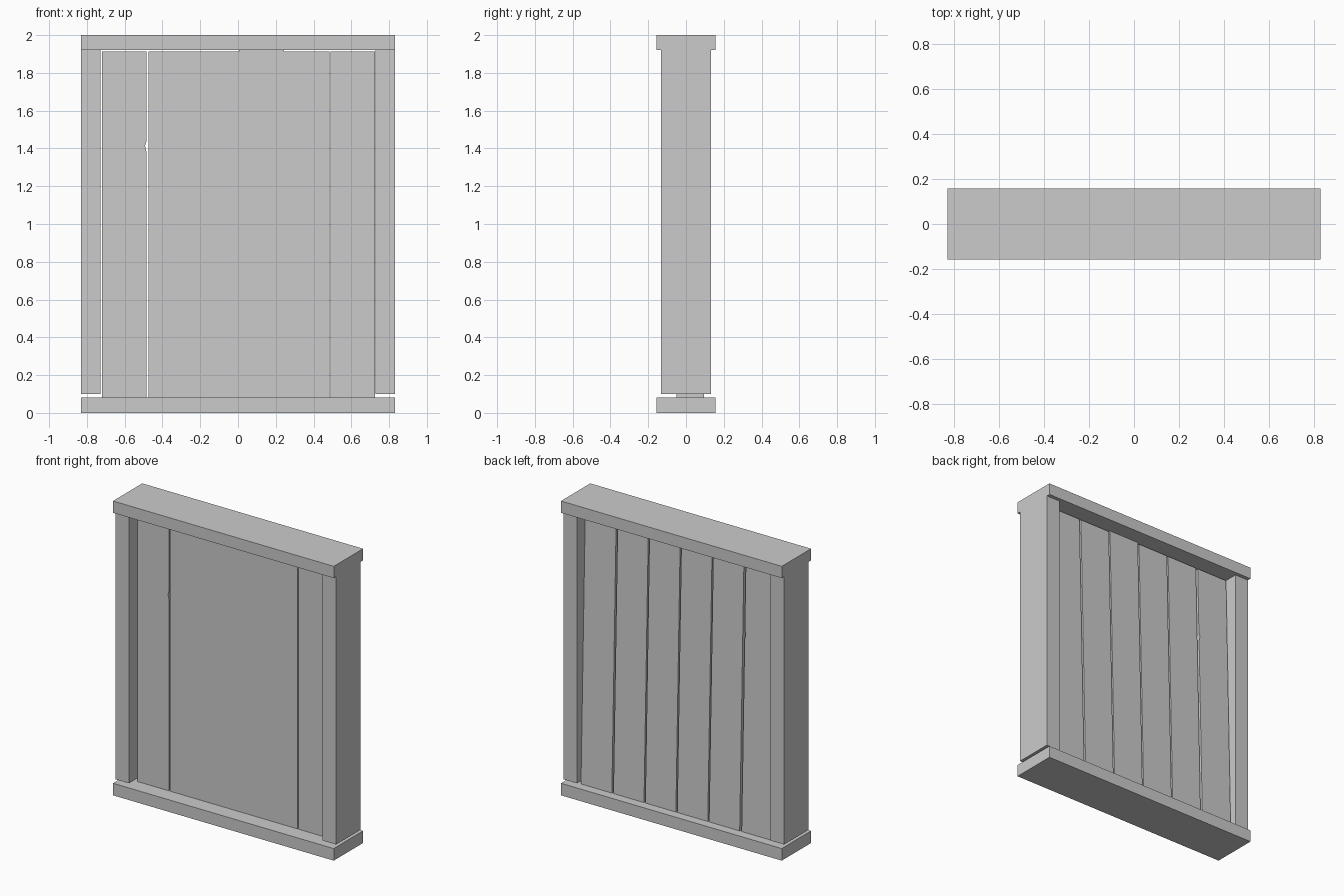
import bpy, bmesh

if "Cube" in bpy.data.objects:
    bpy.data.objects.remove(bpy.data.objects["Cube"])


def make_object(name, bm):
    bmesh.ops.recalc_face_normals(bm, faces=bm.faces)
    mesh = bpy.data.meshes.new(name)
    bm.to_mesh(mesh)
    bm.free()
    obj = bpy.data.objects.new(name, mesh)
    bpy.context.collection.objects.link(obj)
    return obj


def box(name, x0, x1, y0, y1, z0, z1):
    bm = bmesh.new()
    bmesh.ops.create_cube(bm, size=1)
    for v in bm.verts:
        v.co = ((x0 + x1) / 2 + v.co.x * (x1 - x0),
                (y0 + y1) / 2 + v.co.y * (y1 - y0),
                (z0 + z1) / 2 + v.co.z * (z1 - z0))
    return make_object(name, bm)


FRONT_Y = -0.05
BOTTOM, TOP = 0.08, 1.912


def back_y(z):
    # boards are thicker at the foot than at the head
    return 0.095 - 0.046 * (z - BOTTOM) / (TOP - BOTTOM)


def board(name, x0, x1, back_inset, top, nick=False):
    outline = [(x0, BOTTOM), (x1, BOTTOM)]
    if nick:
        outline += [(x1, 1.38), (x1 - 0.008, 1.415), (x1, 1.44)]
    outline += [(x1, top), (x0, top)]
    mid = (x0 + x1) / 2
    bm = bmesh.new()
    front = [bm.verts.new((x, FRONT_Y, z)) for x, z in outline]
    back = [bm.verts.new((x + (back_inset if x < mid else -back_inset), back_y(z), z))
            for x, z in outline]
    bm.faces.new(front)
    bm.faces.new(back[::-1])
    for i in range(len(outline)):
        j = (i + 1) % len(outline)
        bm.faces.new((front[i], front[j], back[j], back[i]))
    return make_object(name, bm)


# sill and head rail
box("bottom_sill", -0.83, 0.83, -0.157, 0.157, 0, 0.082)
box("top_rail", -0.83, 0.83, -0.157, 0.157, 1.92, 2)

# side posts, hanging just clear of the sill
box("left_post", -0.83, -0.727, -0.132, 0.132, 0.1, 1.92)
box("right_post", 0.727, 0.83, -0.132, 0.132, 0.1, 1.92)

# outer boards, with open joints beside the middle ones
board("left_board", -0.72, -0.484, 0.001, TOP, nick=True)
board("right_board", 0.49, 0.724, 0.001, TOP)

# middle boards meet at the front and open into grooves at the back
start, end = -0.475, 0.484
pitch = (end - start) / 4
for i, top in enumerate((TOP, TOP, 1.92, TOP)):
    board(f"middle_board_{i + 1}", start + i * pitch, start + (i + 1) * pitch, 0.005, top)
